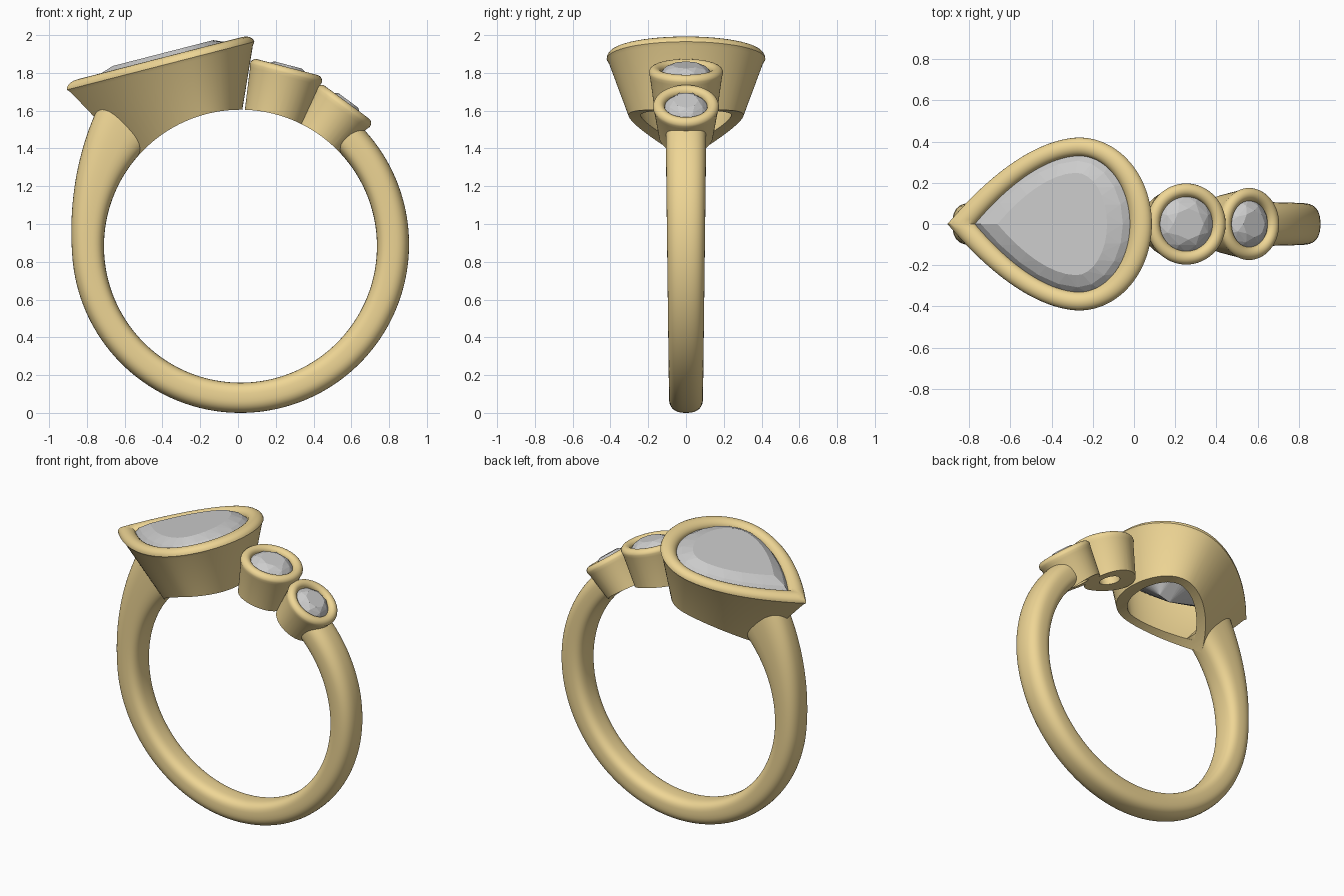
import bpy, bmesh, math
from mathutils import Vector, Matrix

if "Cube" in bpy.data.objects:
    bpy.data.objects.remove(bpy.data.objects["Cube"])

CX, CZ, RI = 0.013, 0.8825, 0.7225     # finger hole centre and radius
gold = bpy.data.materials.new("gold")
gold.diffuse_color = (0.86, 0.67, 0.3, 1)
gold.use_nodes = True
gold.node_tree.nodes["Principled BSDF"].inputs["Base Color"].default_value = gold.diffuse_color


def finish(name, bm, mat=None, smooth=True):
    bmesh.ops.recalc_face_normals(bm, faces=bm.faces)
    me = bpy.data.meshes.new(name)
    bm.to_mesh(me)
    bm.free()
    ob = bpy.data.objects.new(name, me)
    bpy.context.collection.objects.link(ob)
    if mat:
        me.materials.append(mat)
    if smooth:
        shade(ob)
    return ob


def activate(ob):
    bpy.ops.object.select_all(action='DESELECT')
    ob.select_set(True)
    bpy.context.view_layer.objects.active = ob


def shade(ob):
    activate(ob)
    bpy.ops.object.shade_smooth_by_angle(angle=math.radians(32))


def loft(name, rings, wrap, mat=gold):
    """Skin a row of rings; wrap joins last to first, otherwise ends are capped."""
    bm = bmesh.new()
    vs = [[bm.verts.new(p) for p in r] for r in rings]
    n, m = len(vs), len(vs[0])
    for i in range(n if wrap else n - 1):
        a, b = vs[i], vs[(i + 1) % n]
        for j in range(m):
            k = (j + 1) % m
            bm.faces.new((a[j], a[k], b[k], b[j]))
    if not wrap:
        bm.faces.new(vs[0])
        bm.faces.new(vs[-1])
    return finish(name, bm, mat)


def cut(ob, cutter):
    mod = ob.modifiers.new("finger_hole", 'BOOLEAN')
    mod.operation, mod.solver, mod.object = 'DIFFERENCE', 'EXACT', cutter
    activate(ob)
    bpy.ops.object.modifier_apply(modifier=mod.name)
    shade(ob)


def hull_gem(name, pts):
    bm = bmesh.new()
    for p in pts:
        bm.verts.new(p)
    res = bmesh.ops.convex_hull(bm, input=bm.verts[:])
    loose = [v for v in bm.verts if not v.link_faces]
    bmesh.ops.delete(bm, geom=loose, context='VERTS')
    bmesh.ops.dissolve_limit(bm, angle_limit=0.01, verts=bm.verts[:], edges=bm.edges[:])
    return finish(name, bm, smooth=False)


# finger hole cutter
bm = bmesh.new()
bmesh.ops.create_cone(bm, cap_ends=True, segments=160, radius1=RI, radius2=RI, depth=2,
                      matrix=Matrix.Translation((CX, 0, CZ)) @ Matrix.Rotation(math.pi / 2, 4, 'X'))
hole = finish("finger_hole_cutter", bm)
hole.hide_render = True

# band: rounded section swept clockwise, swelling under the pear setting
rings = []
for i in range(121):
    deg = 43 + (319 - 43) * i / 120
    th = math.radians(deg)
    ro = 0.8825 + 0.01 * (1 + math.cos(th)) + 0.2 * max(0, (deg - 266) / 55) ** 2
    hw = 0.09 + 0.01 * (1 + math.cos(th))
    mid, half = (ro + RI) / 2, (ro - RI) / 2
    ring = []
    for j in range(40):
        a = 2 * math.pi * j / 40
        c, s = math.cos(a), math.sin(a)
        e = 2 / (2.5 if c > 0 else 3.0)
        r = mid + half * math.copysign(abs(c) ** e, c)
        y = hw * math.copysign(abs(s) ** e, s)
        ring.append((CX + r * math.sin(th), y, CZ + r * math.cos(th)))
    rings.append(ring)
loft("band", rings, False)

# pear setting, built in a tilted frame
TILT = Matrix.Translation((-0.41, 0, 1.85)) @ Matrix.Rotation(-math.radians(14.4), 4, 'Y')


def pear(off, w, nr=24, nl=28):
    L, R, b = 0.66 - 1.4 * off, 0.365 - 1.1 * off, 0.42 - 0.9 * off
    half = [(0.145 + R * math.cos(math.pi / 2 * i / nr), b * math.sin(math.pi / 2 * i / nr))
            for i in range(nr)]
    half += [(0.145 - L * i / nl, b * (1 - (i / nl) ** 1.8)) for i in range(nl + 1)]
    full = half + [(u, -y) for u, y in half[-2:0:-1]]
    return [TILT @ Vector((u, y, w)) for u, y in full]


rim = [(0.05 - 0.05 * math.cos(math.pi * k / 10), -0.012 + 0.04 * math.sin(math.pi * k / 10))
       for k in range(11)]
profile = [(0.2, -0.5), (0.012, -0.03)] + rim + [(0.1, -0.06), (0.27, -0.5)]
cut(loft("pear_setting", [pear(o, w) for o, w in profile], True), hole)

# pear stone: table, girdle and a pavilion keel
hull_gem("pear_stone", pear(0.19, 0.05, 8, 8) + pear(0.125, 0.02, 5, 5) + pear(0.085, -0.02, 8, 8)
         + [TILT @ Vector((u, 0, -0.27)) for u in (0.06, 0.14)])


# round settings, axis pointing out from the ring centre
def round_setting(label, deg, top, R, opening):
    M = Matrix.Translation((CX, 0, CZ)) @ Matrix.Rotation(math.radians(deg), 4, 'Y')

    def circle(r, h, n, turn=0.0):
        return [M @ Vector((r * math.cos(2 * math.pi * (i + turn) / n),
                            r * math.sin(2 * math.pi * (i + turn) / n), h)) for i in range(n)]

    rc, hr = (R + opening) / 2, (R - opening) / 2
    prof = [(R - 0.042, 0.66), (R - 0.006, top - 0.05)]
    prof += [(rc + hr * math.cos(math.pi * k / 10), top - 0.032 + 0.032 * math.sin(math.pi * k / 10))
             for k in range(11)]
    prof += [(opening, top - 0.06), (0.065, top - 0.17), (0.065, 0.66)]
    cut(loft(label + "_setting", [circle(r, h, 64) for r, h in prof], True), hole)
    g = opening + 0.006
    hull_gem(label + "_stone", circle(g * 0.55, top + 0.012, 8) + circle(g * 0.8, top - 0.005, 8, 0.5)
             + circle(g, top - 0.035, 16) + circle(0.005, top - 0.15, 8))


round_setting("large_round", 14.7, 0.98, 0.197, 0.132)
round_setting("small_round", 36.5, 0.948, 0.175, 0.112)

bpy.data.objects.remove(hole, do_unlink=True)
